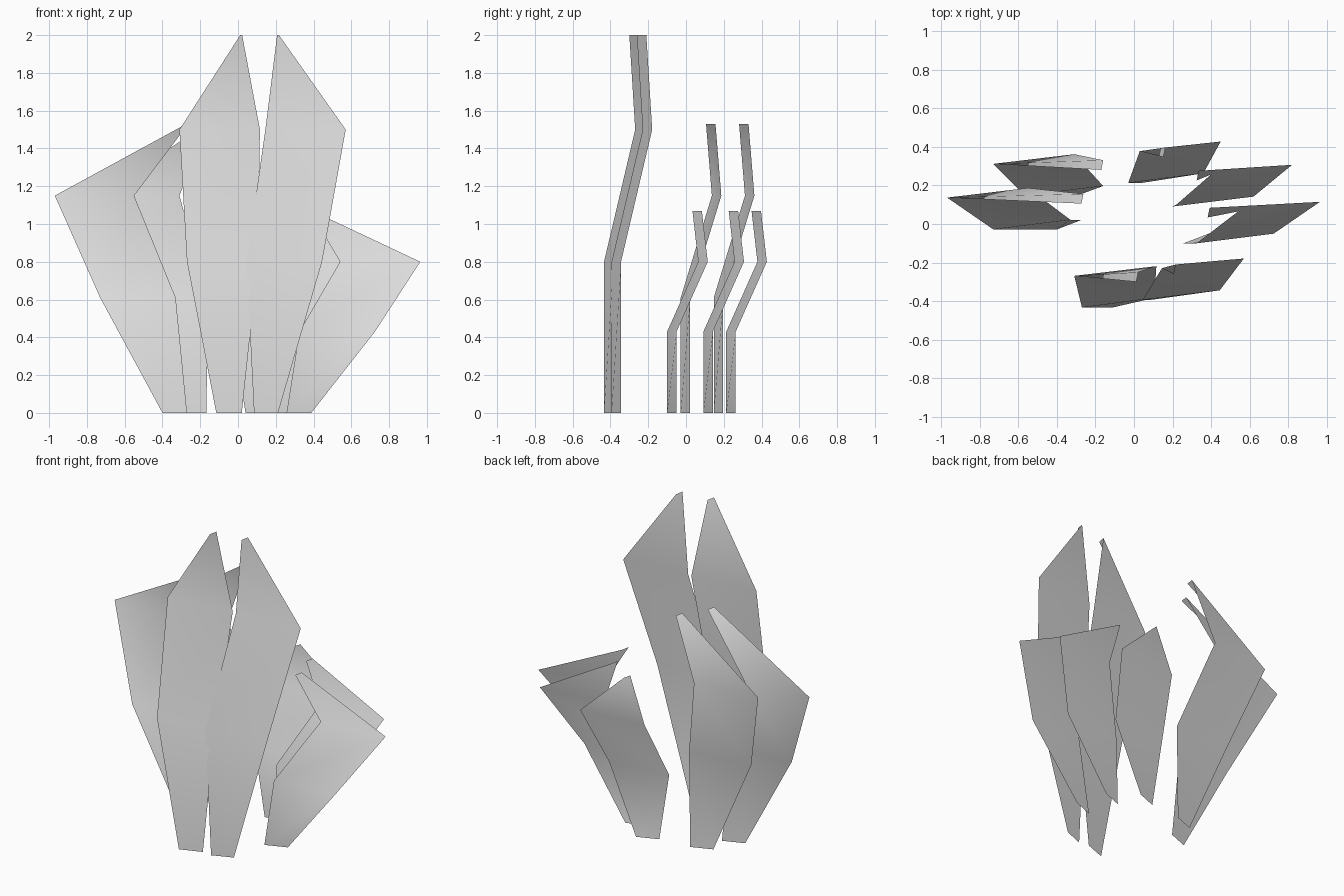
import bpy

if "Cube" in bpy.data.objects:
    bpy.data.objects.remove(bpy.data.objects["Cube"])

grey = bpy.data.materials.new("leaf_grey")
grey.diffuse_color = (0.8, 0.8, 0.8, 1)
grey.use_nodes = True
grey.node_tree.nodes["Principled BSDF"].inputs["Base Color"].default_value = grey.diffuse_color

SLANT = 0.05  # the right edge of each blade sits this far behind the left edge


def blade(name, heights, depths, left, right):
    """One thin bent blade: a strip of four rows, from base to narrow tip."""
    verts = []
    for z, y, xl, xr in zip(heights, depths, left, right):
        verts += [(xl, y, z), (xr, y + SLANT, z)]
    faces = [(i, i + 1, i + 3, i + 2) for i in (0, 2, 4)]
    mesh = bpy.data.meshes.new(name)
    mesh.from_pydata(verts, [], faces)
    mesh.materials.append(grey)
    for poly in mesh.polygons:
        poly.use_smooth = True
    obj = bpy.data.objects.new(name, mesh)
    bpy.context.collection.objects.link(obj)
    return obj


def bend(y, k):
    """Depth of the four rows: upright, leaning back, then tipping forward."""
    return (y, y, y + 0.165 * k, y + 0.134 * k)


TALL = (0, 0.8, 1.5, 2.0)
MIDDLE = (0, 0.61, 1.15, 1.53)
SHORT = (0, 0.43, 0.8, 1.07)

# Tall front pair
blade("tall_blade_left", TALL, bend(-0.434, 1),
      (-0.115, -0.27, -0.31, 0.012), (0.02, 0.105, 0.116, 0.022))
blade("tall_blade_right", TALL, bend(-0.394, 1),
      (0.085, 0.045, 0.145, 0.207), (0.212, 0.445, 0.57, 0.217))

# Middle pair on the left
blade("middle_blade_front", MIDDLE, bend(-0.028, 1),
      (-0.40, -0.73, -0.97, -0.273), (-0.27, -0.33, -0.55, -0.263))
blade("middle_blade_back", MIDDLE, bend(0.147, 1),
      (-0.297, -0.565, -0.73, -0.17), (-0.167, -0.16, -0.31, -0.16))

# Short blades on the right
blade("short_blade_front", SHORT, bend(-0.10, 1),
      (0.257, 0.325, 0.54, 0.382), (0.388, 0.725, 0.965, 0.392))
blade("short_blade_middle", SHORT, bend(0.092, 1),
      (0.20, 0.21, 0.40, 0.325), (0.33, 0.62, 0.82, 0.335))
blade("short_blade_back", SHORT, bend(0.213, 1),
      (0.04, -0.03, 0.03, 0.152), (0.17, 0.36, 0.45, 0.163))
